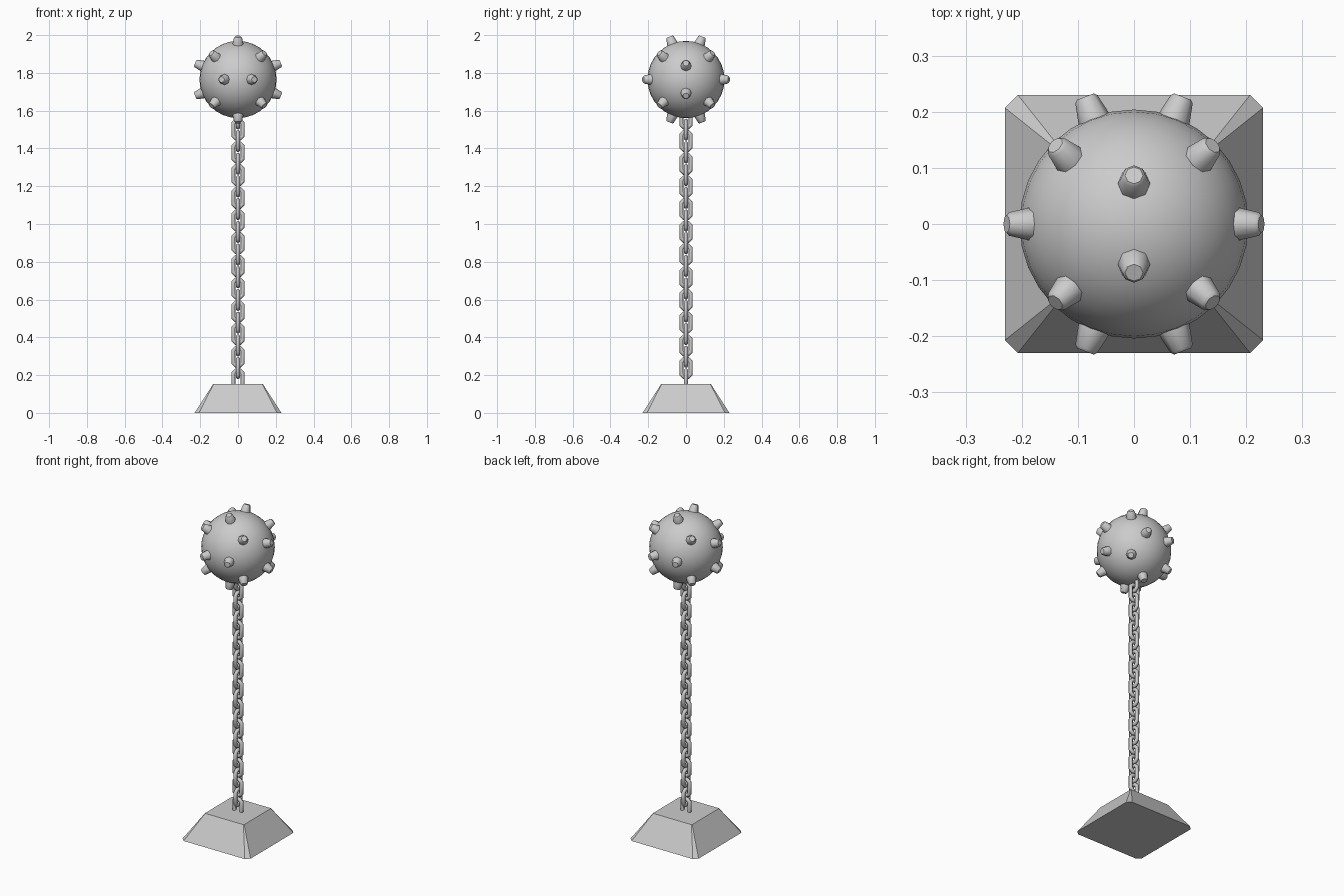
import bpy, bmesh
from math import cos, sin, pi, radians
from mathutils import Vector, Matrix

if "Cube" in bpy.data.objects:
    bpy.data.objects.remove(bpy.data.objects["Cube"])

CENTER = Vector((0, 0, 1.765))


def finish(name, bm, smooth=None):
    bmesh.ops.recalc_face_normals(bm, faces=bm.faces)
    mesh = bpy.data.meshes.new(name)
    bm.to_mesh(mesh)
    bm.free()
    obj = bpy.data.objects.new(name, mesh)
    bpy.context.collection.objects.link(obj)
    if smooth:
        bpy.ops.object.select_all(action='DESELECT')
        obj.select_set(True)
        bpy.context.view_layer.objects.active = obj
        bpy.ops.object.shade_smooth_by_angle(angle=radians(smooth))
    return obj


# Anchor block: tapered square whose corner chamfers fade out towards the top
bm = bmesh.new()


def square_ring(half, chamfer, z):
    ring = []
    for k in range(4):
        rot = Matrix.Rotation(k * pi / 2, 3, 'Z')
        for p in ((half, half - chamfer, z), (half - chamfer, half, z)):
            ring.append(bm.verts.new(rot @ Vector(p)))
    return ring


low = square_ring(0.23, 0.023, 0)
high = square_ring(0.132, 0.003, 0.152)
for i in range(8):
    j = (i + 1) % 8
    bm.faces.new((low[i], low[j], high[j], high[i]))
bm.faces.new(low[::-1])
bm.faces.new(high)
finish("anchor_block", bm)

# Chain: faceted oval links, alternately turned a quarter
bm = bmesh.new()


def add_link(z, turned, bend=0.0262, straight=0.0235, wire=0.0115, sides=8):
    frame = Matrix.Translation((0, 0, z)) @ Matrix.Rotation(pi / 2 * turned, 4, 'Z')
    rings = []
    for k in range(8):
        a = pi / 8 + k * pi / 4
        shift = straight if sin(a) > 0 else -straight
        path = Vector((bend * cos(a), 0, bend * sin(a) + shift))
        out = Vector((cos(a), 0, sin(a)))
        ring = []
        for s in range(sides):
            b = 2 * pi * s / sides
            p = path + out * wire * cos(b) + Vector((0, wire * sin(b), 0))
            ring.append(bm.verts.new(frame @ p))
        rings.append(ring)
    for k in range(8):
        r0, r1 = rings[k], rings[(k + 1) % 8]
        for s in range(sides):
            t = (s + 1) % sides
            bm.faces.new((r0[s], r0[t], r1[t], r1[s]))


for i in range(24):
    add_link(0.177 + i * 0.0601, i % 2)
finish("chain", bm, 50)

# Round mine body
bm = bmesh.new()
bmesh.ops.create_uvsphere(bm, u_segments=32, v_segments=16, radius=0.204,
                          matrix=Matrix.Translation(CENTER))
finish("mine_body", bm, 40)

# Contact horns: tapered studs at the 20 corners of a dodecahedron
g = (1 + 5 ** 0.5) / 2
signs = (-1, 1)
dirs = [Vector((a, b, c)) for a in signs for b in signs for c in signs]
for a in signs:
    for b in signs:
        dirs += [Vector((0, a / g, b * g)), Vector((a / g, b * g, 0)),
                 Vector((a * g, 0, b / g))]

bm = bmesh.new()
profile = ((0.180, 0.031), (0.196, 0.030), (0.238, 0.021), (0.243, 0.016))
for d in dirs:
    frame = Matrix.Translation(CENTER) @ d.to_track_quat('Z', 'Y').to_matrix().to_4x4()
    rings = [[bm.verts.new(frame @ Vector((r * cos(k * pi / 4), r * sin(k * pi / 4), h)))
              for k in range(8)] for h, r in profile]
    for r0, r1 in zip(rings, rings[1:]):
        for k in range(8):
            j = (k + 1) % 8
            bm.faces.new((r0[k], r0[j], r1[j], r1[k]))
    bm.faces.new(rings[0][::-1])
    bm.faces.new(rings[-1])
finish("contact_horns", bm, 46)
